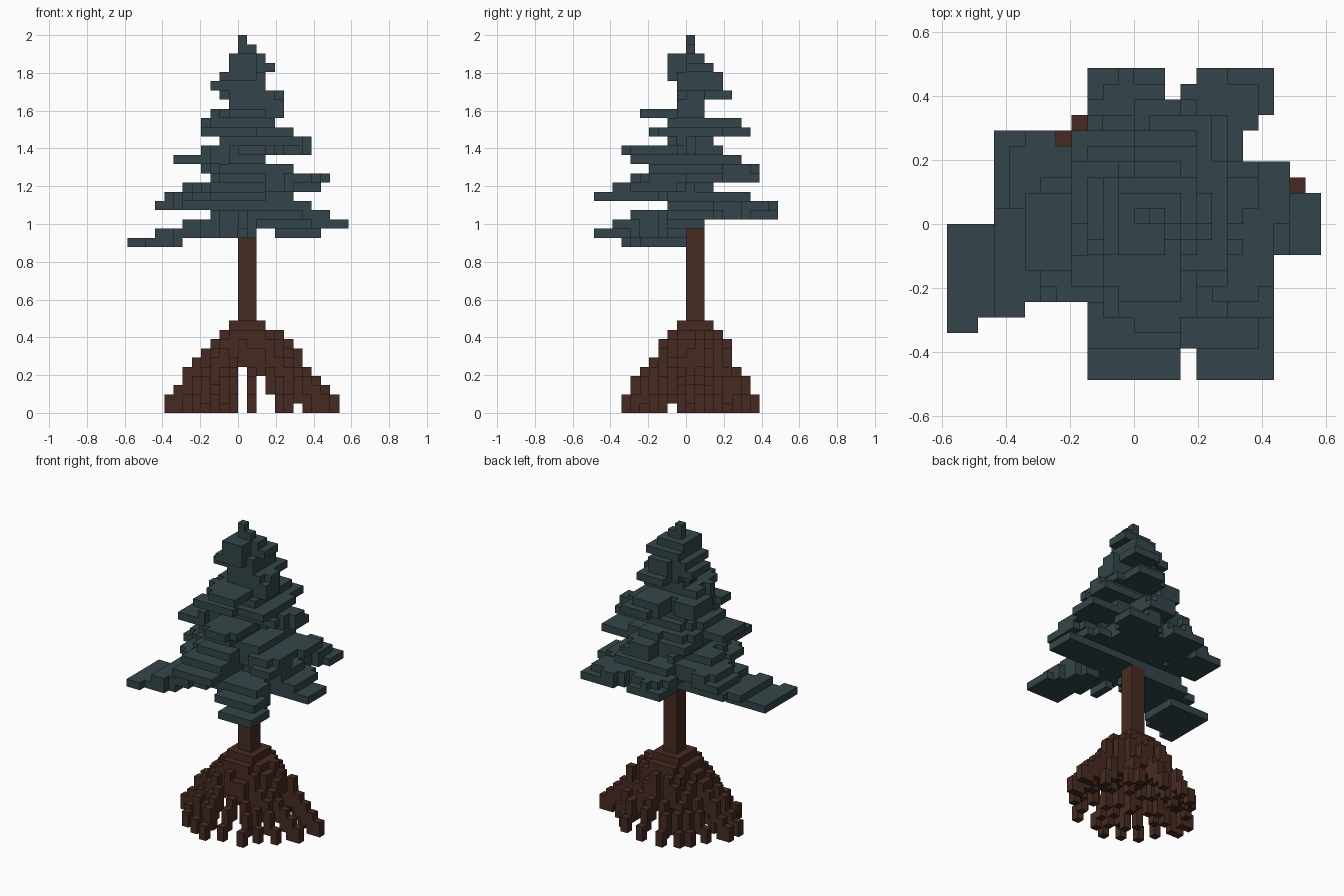
import bpy
import bmesh
from mathutils import Vector

UNIT = 2 / 41  # edge of one block

if "Cube" in bpy.data.objects:
    bpy.data.objects.remove(bpy.data.objects["Cube"], do_unlink=True)


def make_material(name, color):
    material = bpy.data.materials.new(name)
    material.use_nodes = True
    material.diffuse_color = color
    material.node_tree.nodes["Principled BSDF"].inputs["Base Color"].default_value = color
    return material


def block_object(name, cells, material):
    """Turn a set of grid cells into one mesh made of their outer faces."""
    bm = bmesh.new()
    for cell in sorted(cells):
        center = Vector(cell) + Vector((.5, .5, .5))
        for axis in range(3):
            for sign in (-1, 1):
                normal = Vector((0, 0, 0))
                normal[axis] = sign
                if tuple(int(a + b) for a, b in zip(cell, normal)) in cells:
                    continue
                side = Vector((0, 0, 0))
                side[(axis + 1) % 3] = .5
                up = normal.cross(side)
                middle = center + normal / 2
                corners = (-side - up, side - up, side + up, up - side)
                bm.faces.new([bm.verts.new((middle + c) * UNIT) for c in corners])
    bmesh.ops.remove_doubles(bm, verts=bm.verts, dist=UNIT / 10)
    mesh = bpy.data.meshes.new(name)
    bm.to_mesh(mesh)
    bm.free()
    mesh.materials.append(material)
    obj = bpy.data.objects.new(name, mesh)
    bpy.context.scene.collection.objects.link(obj)
    return obj


def box(x0, x1, y0, y1, z0, z1):
    return {(x, y, z) for x in range(x0, x1) for y in range(y0, y1) for z in range(z0, z1)}


bark = make_material("dark brown bark", (.061, .023, .015, 1))
needles = make_material("blue green needles", (.034, .060, .069, 1))
axis_point = Vector((1, 1))

# Foliage: reach of each layer (left, right, front, back), from the bottom up
base_layer = 18
reaches = [
    (-12, -6, -7, 0), (-9, 9, -10, 2), (-6, 12, -8, 2), (-3, 10, -6, 10),
    (-9, 8, -2, 10), (-8, 6, -10, 7), (-6, 9, -8, 3), (-3, 10, -6, 8),
    (-4, 6, -4, 8), (-7, 3, -6, 6), (-4, 8, -7, 4), (-2, 8, -2, 3),
    (-4, 6, -4, 7), (-4, 4, -2, 6), (-3, 5, -5, 2), (-1, 5, -1, 2),
    (-2, 5, -1, 5), (-3, 3, -1, 4), (-2, 3, -2, 4), (-1, 4, -2, 3),
    (-1, 3, -2, 2), (0, 2, 0, 1), (0, 1, 0, 1),
]

# Drooping branches: tip x, tip y and layer of the tip
branches = [
    (-11, -3.5, 18), (6.5, -9, 19), (11.5, .5, 20), (6.5, 9, 21), (-.5, 9, 21),
    (-8, 3.5, 22), (0, -9.5, 23), (8, -3.5, 24), (9, 2, 25), (2, 7.5, 25),
    (-5, -4, 22), (-6.5, -1, 27), (-4, 5, 25), (2, -6.5, 27), (7.5, 3, 28),
    (3, 6.5, 30), (-4, 2, 30), (-2, -4, 30), (5, -2, 29), (1, -5, 32),
    (5, 1, 32), (-2, 2, 31), (2, 5, 34), (-3, 1, 35), (4, 2, 37), (0, -2, 36),
]


def near_segment(point, start, end, width):
    along = end - start
    t = (point - start).dot(along) / max(along.length_squared, .01)
    return (point - start - along * min(1, max(0, t))).length < width


def branch_cells(tip_x, tip_y, layer):
    """Stepped arm, higher and closer to the trunk with every layer."""
    cells = set()
    tip = Vector((tip_x, tip_y))
    width = 1.2 + .16 * (tip - axis_point).length
    for step in range(4):
        start = tip.lerp(axis_point, .24 * step)
        end = tip.lerp(axis_point, min(1, .45 + .3 * step))
        for x, y, z in box(-12, 12, -10, 10, layer + step, layer + step + 1):
            if near_segment(Vector((x + .5, y + .5)), start, end, width):
                cells.add((x, y, z))
    return cells


foliage = set()
for branch in branches:
    foliage |= branch_cells(*branch)
# Dense middle of the crown
for x, y, z in box(-3, 6, -3, 6, 20, 41):
    if (Vector((x + .5, y + .5)) - axis_point).length < 3.6 - .09 * (z - 20):
        foliage.add((x, y, z))


def within_reach(cell):
    x, y, z = cell
    if not base_layer <= z < base_layer + len(reaches):
        return False
    left, right, front, back = reaches[z - base_layer]
    return left <= x < right and front <= y < back


foliage = {cell for cell in foliage if within_reach(cell)}
foliage -= {c for c in foliage if c[2] == 19 and 2 <= c[0] < 4}

# Trunk
trunk = box(0, 2, 0, 2, 5, 20)
foliage -= trunk
block_object("foliage", foliage, needles)
block_object("trunk", trunk, bark)

# Roots: cells where the strands meet the ground
root_ends = [
    (-8, 1), (-8, -1), (-6, 3), (-6, -3), (-5, 5), (-5, -5), (-5, 0), (-4, 6),
    (-3, -6), (-3, 4), (-2, 7), (-2, -4), (-1, -7), (-1, 5), (1, 7), (1, -6),
    (4, -6), (4, 6), (5, -4), (5, 5), (7, -3), (7, 3), (10, 2), (9, -1),
]


def root_cells(end_x, end_y):
    """Staircase strand falling from the trunk base to the ground."""
    cells = set()
    start = Vector((1 if end_x > 0 else 0, 1 if end_y > 0 else 0))
    end = Vector((end_x, end_y))
    steps = max(abs(end_x), abs(end_y))
    for i in range(steps + 1):
        f = i / steps
        spot = start.lerp(end, f)
        x, y = round(spot.x), round(spot.y)
        top = round(10 - 8 * f ** 1.4)
        bottom = 0 if i == steps else max(0, top - 3)
        cells |= box(x, x + 1, y, y + 1, bottom, top)
    return cells


roots = box(-1, 3, -1, 3, 8, 10) | box(-2, 4, -1, 3, 7, 9) | box(-1, 3, -2, 4, 7, 9)
for end in root_ends:
    roots |= root_cells(*end)
block_object("roots", roots - trunk, bark)
